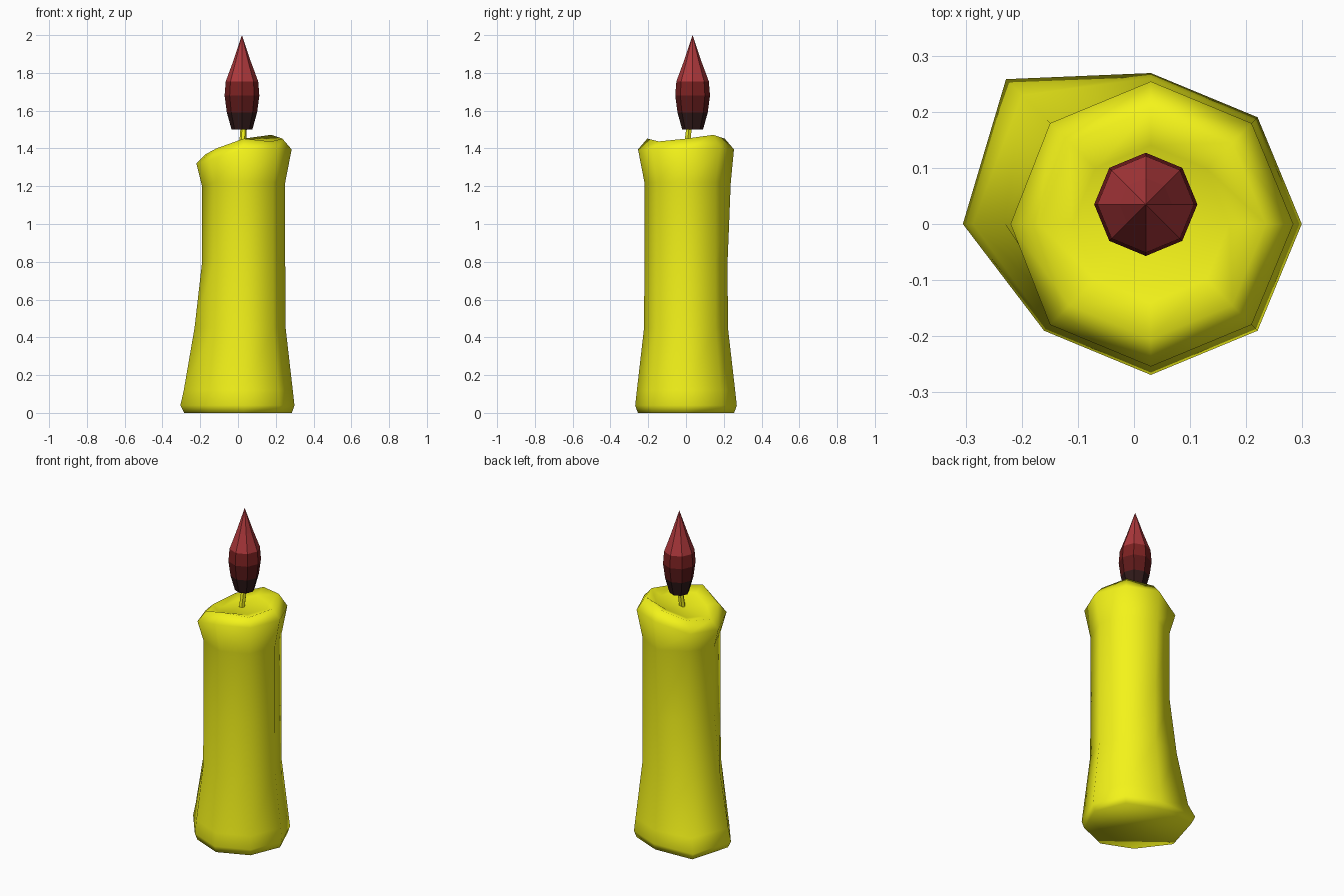
import bpy, bmesh, math

if "Cube" in bpy.data.objects:
    bpy.data.objects.remove(bpy.data.objects["Cube"])

SIDES = 8


def material(name, rgb):
    m = bpy.data.materials.new(name)
    m.diffuse_color = (*rgb, 1)
    m.use_nodes = True
    m.node_tree.nodes["Principled BSDF"].inputs["Base Color"].default_value = m.diffuse_color
    return m


def loft(name, rings, mats, tip=None):
    """Skin a list of rings (each a list of points); tip closes the top to a point."""
    bm = bmesh.new()
    loops = [[bm.verts.new(p) for p in r] for r in rings]
    n = len(loops[0])
    for j, (a, b) in enumerate(zip(loops, loops[1:])):
        for i in range(n):
            f = bm.faces.new((a[i], a[(i + 1) % n], b[(i + 1) % n], b[i]))
            f.material_index = min(j, len(mats) - 1)
    bm.faces.new(loops[0][::-1])
    if tip:
        t = bm.verts.new(tip)
        for i in range(n):
            f = bm.faces.new((loops[-1][i], loops[-1][(i + 1) % n], t))
            f.material_index = len(mats) - 1
    else:
        bm.faces.new(loops[-1])
    me = bpy.data.meshes.new(name)
    bm.to_mesh(me)
    bm.free()
    for m in mats:
        me.materials.append(m)
    ob = bpy.data.objects.new(name, me)
    bpy.context.collection.objects.link(ob)
    return ob


def ring(cx, cy, r, z, n=SIDES, dr={}, dz={}):
    """Regular ring; dr / dz override radius or height at single corners."""
    pts = []
    for i in range(n):
        a = 2 * math.pi * i / n
        ri = dr.get(i, r)
        pts.append((cx + ri * math.cos(a), cy + ri * math.sin(a), dz.get(i, z)))
    return pts


wax = material("wax_yellow", (0.9, 0.9, 0.01))

# candle body: corner 3 is back-left, corner 4 is left, where wax has run down
C = (0.03, 0)
body = loft("candle_body", [
    ring(*C, 0.255, 0.0, dr={3: 0.345, 4: 0.315}),
    ring(*C, 0.269, 0.04, dr={3: 0.365, 4: 0.335}),
    ring(*C, 0.26, 0.12, dr={3: 0.325, 4: 0.317}),
    ring(*C, 0.222, 0.45, dr={3: 0.262, 4: 0.26}),
    ring(*C, 0.22, 0.80, dr={3: 0.222}),
    ring(*C, 0.22, 1.22, dr={2: 0.237}, dz={4: 1.2}),
    ring(*C, 0.254, 1.395, dr={4: 0.25}, dz={3: 1.34, 4: 1.32, 5: 1.34}),
    ring(*C, 0.205, 1.452, dr={4: 0.2},
         dz={1: 1.472, 3: 1.40, 4: 1.37, 5: 1.40, 7: 1.437}),
    ring(*C, 0.14, 1.425, dz={3: 1.39, 4: 1.37, 5: 1.39}),
], [wax], tip=(0.02, 0.01, 1.405))
body.data.shade_smooth()

# leaning wick
loft("wick", [ring(0.022, 0.003, 0.018, 1.39, 6),
              ring(0.03, 0.016, 0.017, 1.51, 6)], [wax])

# faceted flame, dark at the base and red at the tip
reds = [material("flame_%d" % i, c) for i, c in enumerate(
    [(0.03, 0.01, 0.01), (0.11, 0.01, 0.01), (0.2, 0.015, 0.015), (0.42, 0.04, 0.045)])]
F = (0.021, 0.035)
loft("flame", [ring(*F, 0.055, 1.50), ring(*F, 0.08, 1.59), ring(*F, 0.092, 1.68),
               ring(*F, 0.086, 1.755), ring(*F, 0.047, 1.86)],
     reds, tip=(*F, 2.0))
